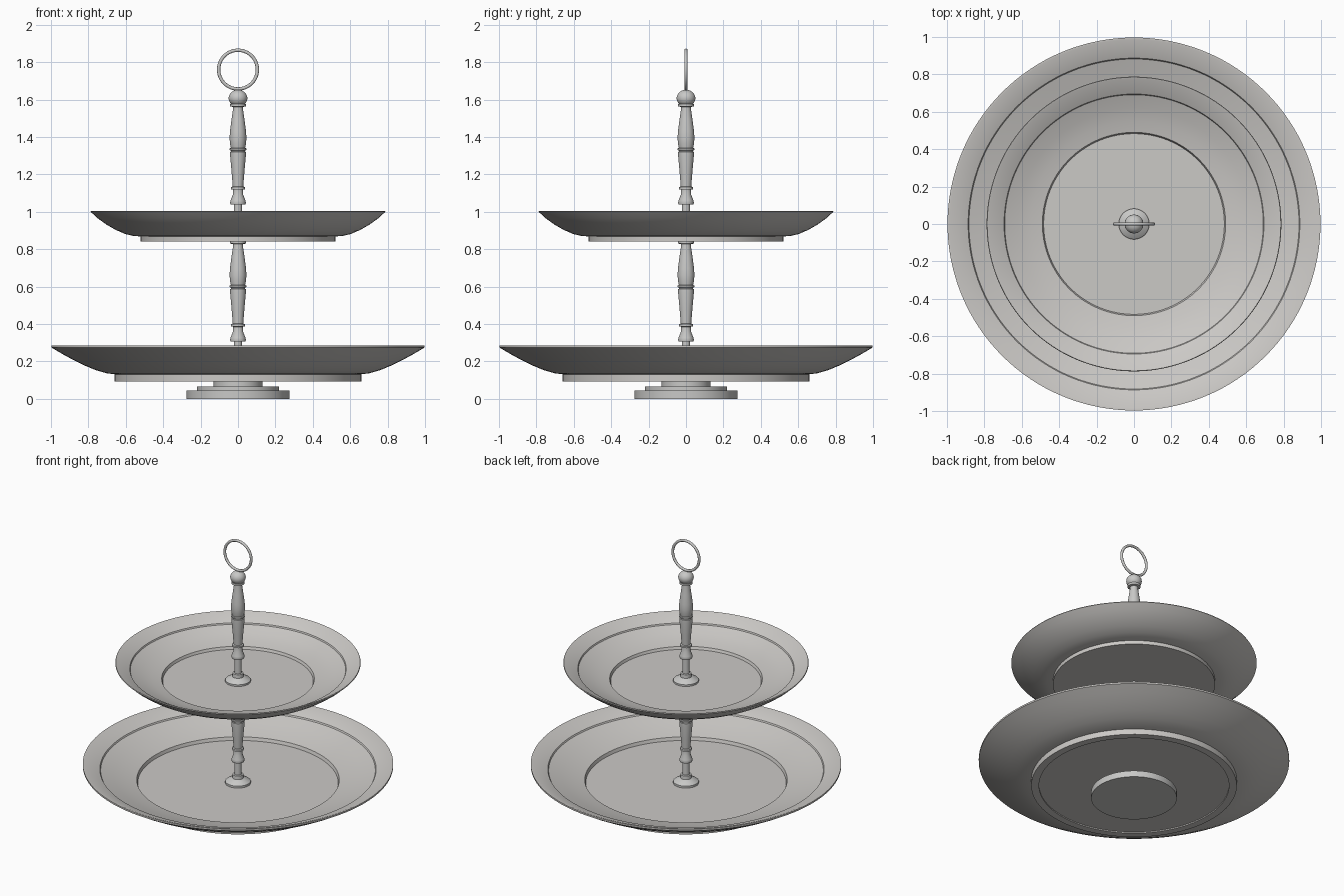
import bpy, bmesh, math

if "Cube" in bpy.data.objects:
    bpy.data.objects.remove(bpy.data.objects["Cube"])


def material(name, rgb):
    m = bpy.data.materials.new(name)
    m.diffuse_color = (*rgb, 1)
    m.use_nodes = True
    m.node_tree.nodes["Principled BSDF"].inputs["Base Color"].default_value = m.diffuse_color
    return m


china = material("warm_light_grey", (0.60, 0.585, 0.565))
metal = material("neutral_light_grey", (0.58, 0.58, 0.57))


def lathe(name, profile, mat, segs=96, angle=30):
    """Revolve (radius, z) points around z; the profile starts and ends on the axis."""
    bm = bmesh.new()
    rings = []
    for r, z in profile:
        if r < 1e-5:
            rings.append([bm.verts.new((0, 0, z))])
        else:
            rings.append([bm.verts.new((r * math.cos(2 * math.pi * i / segs),
                                        r * math.sin(2 * math.pi * i / segs), z))
                          for i in range(segs)])
    for a, b in zip(rings, rings[1:]):
        for i in range(segs):
            j = (i + 1) % segs
            if len(a) == 1:
                bm.faces.new((a[0], b[j], b[i]))
            elif len(b) == 1:
                bm.faces.new((a[i], a[j], b[0]))
            else:
                bm.faces.new((a[i], a[j], b[j], b[i]))
    bmesh.ops.recalc_face_normals(bm, faces=bm.faces)
    me = bpy.data.meshes.new(name)
    bm.to_mesh(me)
    bm.free()
    ob = bpy.data.objects.new(name, me)
    bpy.context.collection.objects.link(ob)
    finish(ob, mat, angle)
    return ob


def finish(ob, mat, angle=30):
    ob.data.materials.append(mat)
    bpy.ops.object.select_all(action='DESELECT')
    ob.select_set(True)
    bpy.context.view_layer.objects.active = ob
    bpy.ops.object.shade_smooth_by_angle(angle=math.radians(angle))


# Stepped foot under the lower plate
lathe("foot", [(0, 0), (0.275, 0), (0.275, 0.044), (0.22, 0.044), (0.22, 0.066),
               (0.13, 0.066), (0.13, 0.105), (0, 0.105)], metal)

# Lower plate: recessed base ring, flared outside, stepped inside
lathe("lower_plate", [
    (0, 0.10), (0.61, 0.10), (0.61, 0.092), (0.66, 0.092), (0.66, 0.131),
    (0.70, 0.136), (0.76, 0.153), (0.82, 0.178), (0.88, 0.207), (0.94, 0.24),
    (0.997, 0.274), (0.997, 0.286), (0.985, 0.286),
    (0.887, 0.247), (0.882, 0.238), (0.80, 0.212), (0.72, 0.188), (0.65, 0.172),
    (0.643, 0.15), (0, 0.15)], china, 128)

# Upper plate
lathe("upper_plate", [
    (0, 0.842), (0.52, 0.842), (0.52, 0.868), (0.56, 0.871), (0.60, 0.88),
    (0.65, 0.901), (0.70, 0.929), (0.75, 0.965), (0.788, 1.0), (0.785, 1.005),
    (0.777, 1.003), (0.695, 0.959), (0.691, 0.95), (0.62, 0.921), (0.55, 0.9),
    (0.49, 0.888), (0.483, 0.87), (0, 0.87)], china, 128)

# Turned stem, repeated above each plate (heights relative to the plate floor)
STEM = [(0.040, 0.168), (0.042, 0.178), (0.040, 0.19), (0.028, 0.22), (0.027, 0.248),
        (0.037, 0.25), (0.037, 0.262), (0.028, 0.265), (0.034, 0.34), (0.042, 0.43),
        (0.042, 0.45), (0.037, 0.452), (0.037, 0.457), (0.045, 0.46), (0.045, 0.468),
        (0.038, 0.471), (0.043, 0.495), (0.045, 0.525), (0.043, 0.56), (0.035, 0.62),
        (0.027, 0.675), (0.026, 0.69)]
FLANGE = [(0, -0.002), (0.082, -0.002), (0.082, 0.012), (0.076, 0.018), (0.036, 0.036),
          (0.034, 0.06), (0.024, 0.063), (0.022, 0.168)]

for name, base in (("lower_stem", 0.137), ("upper_stem", 0.87)):
    z_off = {"lower_stem": 0.015, "upper_stem": 0.0}[name]
    pts = [(r, z + base + (z_off if z < 0.1 else 0)) for r, z in FLANGE]
    pts += [(r, z + base) for r, z in STEM]
    top = base + 0.69
    # Collar closing the top of the stem
    pts += [(0.042, top + 0.003), (0.042, top + 0.017), (0, top + 0.017)]
    lathe(name, pts, metal, 48, 35)

# Ball knob on top
ball = [(0, 1.565), (0.035, 1.565)]
ball += [(0.05 * math.cos(math.radians(a)), 1.607 + 0.045 * math.sin(math.radians(a)))
         for a in range(-45, 90, 9)]
ball += [(0, 1.652)]
lathe("knob", ball, metal, 48, 35)

# Ring handle standing in the front plane
bpy.ops.mesh.primitive_torus_add(location=(0, 0, 1.76), rotation=(math.pi / 2, 0, 0),
                                 major_radius=0.1035, minor_radius=0.009,
                                 major_segments=72, minor_segments=16)
handle = bpy.context.object
handle.name = "ring_handle"
finish(handle, metal, 40)
